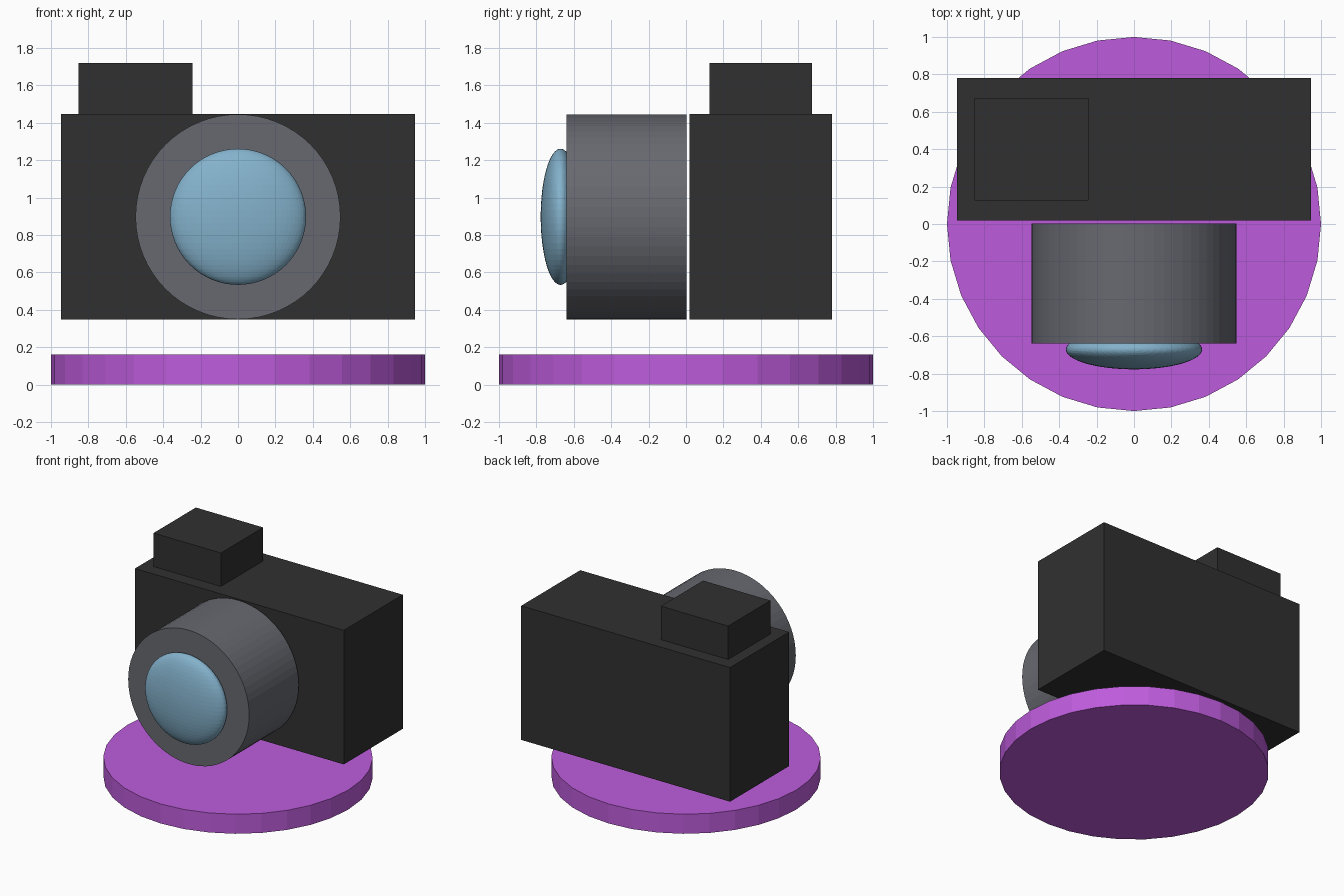
import bpy, math
from mathutils import Matrix

if "Cube" in bpy.data.objects:
    bpy.data.objects.remove(bpy.data.objects["Cube"])


def material(name, r, g, b):
    # sRGB 0-255 to linear
    lin = [((c / 255 + 0.055) / 1.055) ** 2.4 for c in (r, g, b)]
    m = bpy.data.materials.new(name)
    m.diffuse_color = (*lin, 1)
    m.use_nodes = True
    m.node_tree.nodes["Principled BSDF"].inputs["Base Color"].default_value = m.diffuse_color
    return m


black = material("black", 48, 48, 48)
grey = material("grey", 103, 105, 112)
blue = material("glass_blue", 132, 178, 204)
purple = material("purple", 190, 92, 220)


def finish(name, mat):
    ob = bpy.context.object
    ob.name = name
    ob.data.materials.append(mat)
    return ob


def box(name, mat, x0, x1, y0, y1, z0, z1):
    bpy.ops.mesh.primitive_cube_add(size=1, location=((x0 + x1) / 2, (y0 + y1) / 2, (z0 + z1) / 2))
    ob = finish(name, mat)
    ob.data.transform(Matrix.Diagonal((x1 - x0, y1 - y0, z1 - z0, 1)))


# round base
bpy.ops.mesh.primitive_cylinder_add(vertices=32, radius=1, depth=0.16, location=(0, 0, 0.08))
finish("base_disc", purple)

# body and viewfinder block
box("camera_body", black, -0.946, 0.946, 0.018, 0.781, 0.348, 1.446)
box("viewfinder", black, -0.853, -0.243, 0.126, 0.673, 1.446, 1.72)

# lens barrel, lying along y
bpy.ops.mesh.primitive_cylinder_add(vertices=64, radius=0.548, depth=0.642,
                                    location=(0, -0.317, 0.897), rotation=(math.pi / 2, 0, 0))
finish("lens_barrel", grey)

# flattened glass dome
bpy.ops.mesh.primitive_uv_sphere_add(segments=64, ring_count=32, radius=0.364, location=(0, -0.671, 0.897))
glass = finish("lens_glass", blue)
glass.data.transform(Matrix.Diagonal((1, 0.106 / 0.364, 1, 1)))
